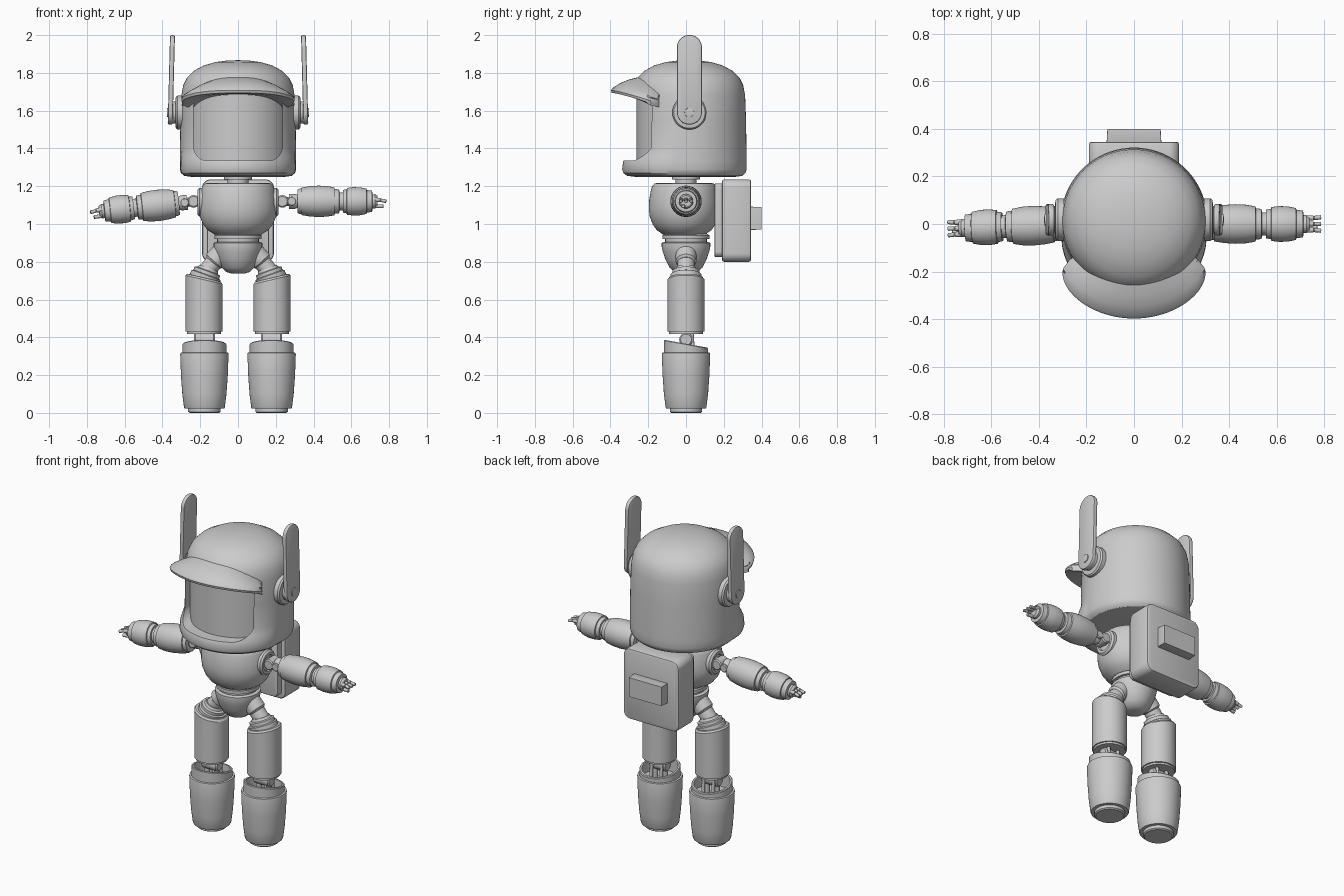
import bpy, bmesh
from math import radians, sin, cos, pi
from mathutils import Matrix, Vector

if "Cube" in bpy.data.objects:
    bpy.data.objects.remove(bpy.data.objects["Cube"], do_unlink=True)

grey = bpy.data.materials.new("light_grey")
grey.use_nodes = True
grey.diffuse_color = (0.6, 0.6, 0.6, 1)
grey.node_tree.nodes["Principled BSDF"].inputs["Base Color"].default_value = (0.6, 0.6, 0.6, 1)


def shade(mesh, angle=32):
    mesh.polygons.foreach_set("use_smooth", [True] * len(mesh.polygons))
    mesh.set_sharp_from_angle(angle=radians(angle))


def finish(name, bm, matrix=Matrix()):
    bmesh.ops.recalc_face_normals(bm, faces=bm.faces)
    bm.transform(matrix)
    mesh = bpy.data.meshes.new(name)
    bm.to_mesh(mesh)
    bm.free()
    shade(mesh)
    mesh.materials.append(grey)
    obj = bpy.data.objects.new(name, mesh)
    bpy.context.collection.objects.link(obj)
    return obj


def loft(bm, rings, closed=True):
    """Skin equal-length rings of points and cap both ends."""
    rows = [[bm.verts.new(p) for p in ring] for ring in rings]
    n = len(rows[0])
    for a, b in zip(rows, rows[1:]):
        for i in range(n):
            j = (i + 1) % n
            bm.faces.new((a[i], a[j], b[j], b[i]))
    bm.faces.new(rows[0])
    bm.faces.new(rows[-1])


def lathe(name, profile, matrix=Matrix(), warp=None, seg=56):
    """Revolve (radius, height) points about local z."""
    bm = bmesh.new()
    rings = []
    for r, z in profile:
        ring = [Vector((r * cos(2 * pi * i / seg), r * sin(2 * pi * i / seg), z)) for i in range(seg)]
        rings.append([warp(p) for p in ring] if warp else ring)
    loft(bm, rings)
    return finish(name, bm, matrix)


def rod(name, a, b, r, seg=24):
    """Cylinder with softened rims between two points."""
    a, b = Vector(a), Vector(b)
    d = b - a
    m = Matrix.Translation(a) @ d.to_track_quat("Z", "Y").to_matrix().to_4x4()
    e = min(r * 0.2, d.length * 0.2)
    return lathe(name, [(r - e, 0), (r, e), (r, d.length - e), (r - e, d.length)], m, seg=seg)


def slab(name, w, h, depth, corner, matrix, edge=0.01, taper=0.0, steps=8):
    """Rounded rectangle in local xy, raised along local z with softened rims."""
    def ring(inset, z):
        pts = []
        c = max(corner - inset, 0.001)
        for k, (sx, sy) in enumerate([(1, 1), (-1, 1), (-1, -1), (1, -1)]):
            for i in range(steps + 1):
                t = pi / 2 * (k + i / steps)
                pts.append((sx * (w - corner) + c * cos(t), sy * (h - corner) + c * sin(t), z))
        return pts
    bm = bmesh.new()
    loft(bm, [ring(edge, 0), ring(edge * 0.3, edge * 0.3), ring(0, edge),
              ring(taper, depth - edge), ring(taper + edge * 0.3, depth - edge * 0.3),
              ring(taper + edge, depth)])
    return finish(name, bm, matrix)


def along(s, x, y, z, pitch=90.0, yaw=0.0):
    """Frame whose local z points out to side s."""
    return (Matrix.Translation((s * x, y, z)) @ Matrix.Rotation(radians(yaw), 4, "Z")
            @ Matrix.Rotation(s * radians(pitch), 4, "Y"))


# Helmet with a flared chin
HY = 0.013


def chin(p):
    ring = p.xy.length
    front = max(0.0, -p.y / ring - 0.2) / 0.8 if ring > 0.01 else 0
    low = max(0.0, min(1.0, (1.40 - p.z) / 0.08))
    p.xy *= 1 + 0.14 * front ** 0.7 * low * min(1, ring / 0.25)
    return p


helmet = lathe("helmet", [(0.09, 1.25), (0.25, 1.25), (0.285, 1.255), (0.302, 1.27), (0.308, 1.29),
                          (0.308, 1.33), (0.308, 1.36), (0.307, 1.40), (0.305, 1.55), (0.30, 1.68),
                          (0.29, 1.735), (0.27, 1.775), (0.235, 1.81), (0.18, 1.84),
                          (0.12, 1.857), (0.06, 1.865), (0.01, 1.867)],
               Matrix.Translation((0, HY, 0)), chin, 96)
face_turn = Matrix.Rotation(pi / 2, 4, "X")
cutter = slab("face_cutter", 0.235, 0.18, 0.5, 0.075,
              Matrix.Translation((0, -0.1, 1.515)) @ face_turn, edge=0.001)
cutter.hide_render = True
cutter.hide_viewport = True
cut = helmet.modifiers.new("face_opening", "BOOLEAN")
cut.object = cutter
cut.solver = "EXACT"
cut_mesh = bpy.data.meshes.new_from_object(
    helmet.evaluated_get(bpy.context.evaluated_depsgraph_get()))
helmet.modifiers.clear()
helmet.data = cut_mesh
shade(cut_mesh)
bpy.data.objects.remove(cutter, do_unlink=True)
lathe("face_screen", [(0.276, 1.3), (0.276, 1.73)], Matrix.Translation((0, HY, 0)), seg=96)

# Brim sweeping round the forehead
bm = bmesh.new()
sections = []
for i in range(41):
    u = -1 + i / 20
    a, drop = u * radians(59), abs(u) ** 2.6
    full = (1 - abs(u) ** 5) ** 0.5
    tip = 0.315 + 0.095 * full
    zt, zb, zm = 1.772 - 0.085 * drop, 1.685 - 0.068 * drop, 1.702 - 0.062 * drop
    shape = [(0.27, zt + 0.004), (0.315, zt - 0.007), (0.36, zt - 0.025), (tip - 0.008, zm + 0.018),
             (tip, zm + 0.006), (tip - 0.004, zm - 0.008), (0.36, zb + 0.003), (0.27, zb)]
    sections.append([(min(r, tip) * sin(a), HY - min(r, tip) * cos(a), z) for r, z in shape])
loft(bm, sections)
finish("brim", bm)

# Ear discs and tall ear blades
for s, side in ((1, "left"), (-1, "right")):
    ear = along(s, 0.295, 0.018, 1.59)
    lathe(side + "_ear_disc", [(0.09, 0), (0.09, 0.025), (0.083, 0.034), (0.07, 0.036)], ear)
    lathe(side + "_ear_boss", [(0.058, 0.03), (0.058, 0.066), (0.052, 0.074), (0.04, 0.074),
                               (0.038, 0.068), (0.026, 0.068), (0.024, 0.08), (0.012, 0.082)], ear)
    slab(side + "_ear_blade", 0.237, 0.066, 0.026, 0.065,
         along(s, 0.34, 0.018, 1.763, 90 - 1.5), edge=0.007, steps=14)

# Neck, torso, waist and pelvis
lathe("neck", [(0.055, 1.2), (0.055, 1.235), (0.075, 1.235), (0.075, 1.26)])
lathe("torso", [(0.09, 0.945), (0.125, 0.945), (0.16, 0.967), (0.185, 0.998), (0.202, 1.04),
                (0.208, 1.08), (0.205, 1.13), (0.195, 1.18), (0.188, 1.2), (0.175, 1.214),
                (0.16, 1.217), (0.075, 1.217)],
      Matrix.Translation((0, -0.01, 0)) @ Matrix.Diagonal((1, 0.9, 1, 1)))
lathe("waist", [(0.11, 0.885), (0.11, 0.92), (0.125, 0.92), (0.125, 0.94), (0.11, 0.95)])
lathe("pelvis", [(0.03, 0.737), (0.06, 0.745), (0.088, 0.77), (0.108, 0.81), (0.122, 0.85),
                 (0.129, 0.88), (0.129, 0.9), (0.115, 0.905)])

# Backpack with its latch
slab("backpack_back_plate", 0.165, 0.195, 0.05, 0.03,
     Matrix.Translation((0, 0.2, 1.02)) @ face_turn, edge=0.008)
slab("backpack", 0.19, 0.218, 0.155, 0.045,
     Matrix.Translation((0, 0.345, 1.018)) @ face_turn, edge=0.012)
slab("backpack_latch", 0.115, 0.062, 0.06, 0.004,
     Matrix.Translation((0, 0.34, 1.03)) @ face_turn.inverted(), edge=0.002, taper=0.012)

for s, side in ((1, "left"), (-1, "right")):
    # Shoulder socket, hinge and link
    lathe(side + "_shoulder_socket", [(0.075, 0), (0.075, 0.03), (0.065, 0.04), (0.05, 0.04),
                                      (0.045, 0.03)], along(s, 0.175, -0.005, 1.115))
    rod(side + "_shoulder_hinge", (s * 0.235, -0.04, 1.12), (s * 0.235, 0.04, 1.12), 0.033)

    # Arm pieces, laid out along the arm from the shoulder
    arm = along(s, 0.22, 0, 1.12, *((90, 0) if s > 0 else (96, 2)))
    pieces = {
        "shoulder_link": [(0.024, -0.03), (0.024, 0.05), (0.04, 0.05), (0.04, 0.08), (0.03, 0.11)],
        "upper_arm": [(0.04, 0.095), (0.062, 0.095), (0.067, 0.107), (0.067, 0.115), (0.073, 0.117),
                      (0.08, 0.16), (0.083, 0.205), (0.081, 0.25), (0.074, 0.29), (0.066, 0.292),
                      (0.063, 0.315), (0.05, 0.318)],
        "elbow": [(0.048, 0.31), (0.048, 0.345)],
        "forearm": [(0.045, 0.335), (0.06, 0.335), (0.064, 0.355), (0.071, 0.357), (0.075, 0.39),
                    (0.074, 0.425), (0.067, 0.46), (0.06, 0.462), (0.056, 0.49), (0.04, 0.492)],
        "palm": [(0.036, 0.485), (0.038, 0.505), (0.03, 0.518)],
    }
    for part, profile in pieces.items():
        lathe(f"{side}_{part}", profile, arm)
    rod(side + "_link_pin", arm @ Vector((0, -0.045, 0.065)), arm @ Vector((0, 0.045, 0.065)), 0.025)
    for k, y in enumerate((-0.028, 0, 0.028)):
        knuckle = arm @ Vector((-s * 0.006, y * 0.9, 0.535))
        rod(f"{side}_finger_base_{k}", arm @ Vector((-s * 0.01, y * 0.9, 0.5)), knuckle, 0.011, 12)
        rod(f"{side}_finger_tip_{k}", knuckle, arm @ Vector((0, y, 0.565)), 0.009, 12)
    rod(side + "_thumb", arm @ Vector((s * 0.025, -0.012, 0.495)),
        arm @ Vector((s * 0.026, -0.015, 0.55)), 0.01, 12)

    # Hip
    rod(side + "_hip_socket", (s * 0.07, 0, 0.865), (s * 0.135, 0, 0.795), 0.055, 32)
    rod(side + "_hip_link", (s * 0.10, 0, 0.83), (s * 0.175, 0, 0.74), 0.046, 32)
    thigh = Matrix.Translation((s * 0.18, 0, 0))

    def hip_slant(p):
        if p.z > 0.65:
            p.z += s * p.x * 0.24
        return p
    lathe(side + "_thigh", [(0.08, 0.418), (0.09, 0.418), (0.09, 0.43), (0.098, 0.43), (0.098, 0.705),
                            (0.09, 0.715), (0.08, 0.716)], thigh, hip_slant)
    tilt = Matrix.Translation((s * 0.172, 0, 0.722)) @ Matrix.Rotation(-s * radians(20), 4, "Y")
    lathe(side + "_thigh_collar", [(0.082, -0.02), (0.082, 0.008), (0.072, 0.012), (0.072, 0.03),
                                   (0.058, 0.034), (0.052, 0.048)], tilt)

    # Knee
    x = s * 0.178
    rod(side + "_knee_pin", (x - 0.055, 0, 0.388), (x + 0.055, 0, 0.388), 0.036)
    for k, dx in enumerate((-0.034, 0.034)):
        rod(f"{side}_knee_bar_{k}", (x + dx, 0, 0.29), (x + dx, 0, 0.43), 0.018, 16)
        rod(f"{side}_knee_rear_bar_{k}", (x + dx, 0.04, 0.29), (x + dx, 0.03, 0.43), 0.01, 12)

    # Open-topped lower leg and foot
    def cuff_slant(p):
        if p.z > 0.345:
            p.z -= p.y * 0.18
        return p
    lathe(side + "_lower_leg", [(0.105, 0.024), (0.108, 0.03), (0.117, 0.1), (0.124, 0.2), (0.128, 0.31),
                                (0.126, 0.318), (0.116, 0.32), (0.116, 0.362), (0.112, 0.366),
                                (0.102, 0.366), (0.1, 0.3), (0.03, 0.3)],
          Matrix.Translation((x, 0, 0)), cuff_slant)
    lathe(side + "_foot_pad", [(0.078, 0), (0.086, 0.006), (0.086, 0.03)], Matrix.Translation((x, 0, 0)))
